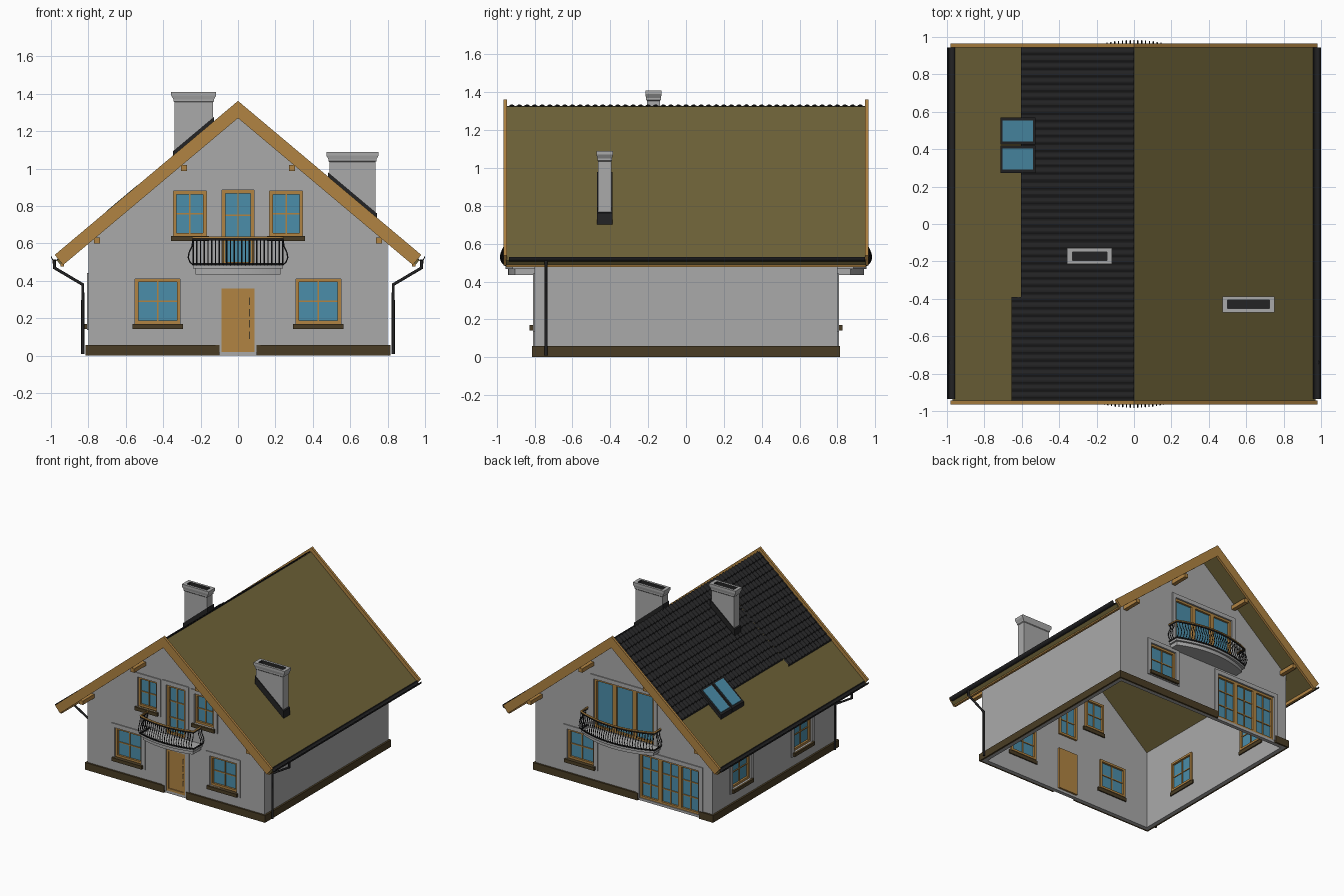
import bpy, bmesh, math
from mathutils import Matrix, Vector

if "Cube" in bpy.data.objects:
    bpy.data.objects.remove(bpy.data.objects["Cube"], do_unlink=True)


def material(name, r, g, b):
    m = bpy.data.materials.new(name)
    m.use_nodes = True
    m.diffuse_color = (r, g, b, 1)
    m.node_tree.nodes["Principled BSDF"].inputs["Base Color"].default_value = (r, g, b, 1)
    return m


PLASTER = material("grey plaster", .40, .40, .40)
WOOD = material("golden wood", .44, .23, .055)
OLIVE = material("olive roof board", .16, .125, .04)
BLACK = material("black metal and tile", .017, .017, .018)
BROWN = material("dark brown stone", .068, .046, .018)
GLASS = material("blue glass", .07, .27, .40)

PITCH = .84
WALL = .80


def finish(name, bm, *mats):
    bmesh.ops.recalc_face_normals(bm, faces=bm.faces)
    me = bpy.data.meshes.new(name)
    bm.to_mesh(me)
    bm.free()
    for m in mats:
        me.materials.append(m)
    ob = bpy.data.objects.new(name, me)
    bpy.context.collection.objects.link(ob)
    return ob


def boxes(name, mat, items):
    bm = bmesh.new()
    for x0, x1, y0, y1, z0, z1 in items:
        centre = Vector((x0 + x1, y0 + y1, z0 + z1)) / 2
        size = Matrix.Diagonal((abs(x1 - x0), abs(y1 - y0), abs(z1 - z0), 1))
        bmesh.ops.create_cube(bm, size=1, matrix=Matrix.Translation(centre) @ size)
    return finish(name, bm, mat)


def extrude(name, mat, outline, vec):
    bm = bmesh.new()
    face = bm.faces.new([bm.verts.new(p) for p in outline])
    new = bmesh.ops.extrude_face_region(bm, geom=[face], use_keep_orig=True)["geom"]
    bmesh.ops.translate(bm, vec=vec, verts=[v for v in new if isinstance(v, bmesh.types.BMVert)])
    return finish(name, bm, mat)


def along_y(name, mat, pts, y0, y1):
    return extrude(name, mat, [(x, y0, z) for x, z in pts], (0, y1 - y0, 0))


def pipes(name, mat, paths, radius, sides=0):
    cu = bpy.data.curves.new(name, "CURVE")
    cu.dimensions = "3D"
    cu.bevel_depth, cu.bevel_resolution, cu.use_fill_caps = radius, sides, True
    for path in paths:
        sp = cu.splines.new("POLY")
        sp.points.add(len(path) - 1)
        for p, co in zip(sp.points, path):
            p.co = (*co, 1)
    cu.materials.append(mat)
    ob = bpy.data.objects.new(name, cu)
    bpy.context.collection.objects.link(ob)
    bpy.ops.object.select_all(action="DESELECT")
    ob.select_set(True)
    bpy.context.view_layer.objects.active = ob
    bpy.ops.object.convert(target="MESH")


def on_wall(side, u0, u1, z0, z1, d0, d1):
    """Box on a facade: u runs along the wall, d points outwards."""
    a, b = WALL + d0, WALL + d1
    if side == "front":
        return (u0, u1, -b, -a, z0, z1)
    if side == "back":
        return (u0, u1, a, b, z0, z1)
    return (-b, -a, u0, u1, z0, z1)


def border(side, u0, u1, z0, z1, w, d0, d1, bottom=True):
    """Four strips just inside a rectangle."""
    strips = [(u0, u0 + w, z0, z1), (u1 - w, u1, z0, z1), (u0 + w, u1 - w, z1 - w, z1)]
    if bottom:
        strips.append((u0 + w, u1 - w, z0, z0 + w))
    return [on_wall(side, *s, d0, d1) for s in strips]


# Openings: name, wall, u centre, width, z range, leaves, columns per leaf, rows, sill
OPENINGS = [
    ("front_right_window", "front", -.43, .24, .17, .41, 1, 2, 2, True),
    ("front_left_window", "front", .43, .24, .17, .41, 1, 2, 2, True),
    ("upper_right_window", "front", -.257, .175, .64, .88, 1, 2, 2, True),
    ("upper_left_window", "front", .257, .175, .64, .88, 1, 2, 2, True),
    ("front_balcony_door", "front", 0, .17, .485, .885, 1, 2, 3, False),
    ("entrance_door", "front", 0, .175, .02, .36, 0, 0, 0, False),
    ("back_window", "back", .39, .24, .17, .41, 1, 2, 2, True),
    ("back_balcony_doors", "back", 0, .54, .485, .885, 3, 1, 1, False),
    ("garden_doors", "back", -.41, .54, .02, .385, 3, 2, 3, False),
    ("side_back_window", "side", .43, .23, .17, .41, 1, 2, 2, True),
    ("side_front_window", "side", -.36, .23, .17, .41, 1, 2, 2, True),
]

# Walls with a hollow inside and cut openings
walls = along_y("walls", PLASTER, [(-WALL, 0), (WALL, 0), (WALL, 1.295 - PITCH * WALL),
                                   (0, 1.295), (-WALL, 1.295 - PITCH * WALL)], -WALL, WALL)
inner = WALL - .03
hollow = boxes("hollow_cutter", PLASTER, [(-inner, inner, -inner, inner, -1, 2)])
holes = boxes("opening_cutter", PLASTER,
              [on_wall(s, u - w / 2, u + w / 2, z0, z1, -.1, .1)
               for _, s, u, w, z0, z1, *_ in OPENINGS])
bpy.context.view_layer.objects.active = walls
for cutter in (hollow, holes):
    mod = walls.modifiers.new("cut", "BOOLEAN")
    mod.operation, mod.solver, mod.object = "DIFFERENCE", "EXACT", cutter
    bpy.ops.object.modifier_apply(modifier=mod.name)
    bpy.data.objects.remove(cutter, do_unlink=True)

# Windows and doors
for name, side, u, w, z0, z1, leaves, cols, rows, sill in OPENINGS:
    u0, u1 = u - w / 2, u + w / 2
    m = .033
    boxes(name + "_surround", PLASTER,
          border(side, u0 - m, u1 + m, z0 - m * sill, z1 + m, m, 0, .008, sill))
    if sill:
        boxes(name + "_sill", BROWN, [on_wall(side, u0 - .015, u1 + .015, z0 - .028, z0, -.04, .026)])
    if not leaves:
        boxes(name, WOOD, [on_wall(side, u0, u1, z0, z1, -.045, -.008)]
              + border(side, u0, u1, z0, z1, .02, -.008, 0))
        boxes(name + "_handle", BROWN, [on_wall(side, .058, .065, z, z + .04, -.008, .0)
                                        for z in (.09, .15, .21, .27)])
        continue
    frame, lw = [], w / leaves
    for i in range(leaves):
        a, b = u0 + i * lw, u0 + (i + 1) * lw
        frame += border(side, a, b, z0, z1, .017, -.045, -.006)
        for c in range(1, cols):
            p = a + lw * c / cols
            frame.append(on_wall(side, p - .004, p + .004, z0, z1, -.035, -.014))
        for r in range(1, rows):
            q = z0 + (z1 - z0) * r / rows
            frame.append(on_wall(side, a, b, q - .004, q + .004, -.034, -.015))
    boxes(name + "_frame", WOOD, frame)
    boxes(name + "_glass", GLASS, [on_wall(side, u0, u1, z0, z1, -.028, -.022)])

# Plinth, broken at the doors
P = WALL + .015
boxes("plinth", BROWN, [(-P, -.1, -P, -WALL, 0, .058), (.1, P, -P, -WALL, 0, .058),
                        (-P, -.69, WALL, P, 0, .058), (-.13, P, WALL, P, 0, .058),
                        (-P, -WALL, -WALL, WALL, 0, .058), (WALL, P, -WALL, WALL, 0, .058)])


# Roof boards and gable trim
def chevron(top, half, thick):
    end = top - PITCH * half
    k = thick / (1 + PITCH ** 2)
    low, drop = half - PITCH * k, end - k
    return [(0, top), (half, end), (low, drop), (0, top - thick), (-low, drop), (-half, end)]


along_y("roof_boards", OLIVE, chevron(1.325, .97, .04), -.95, .95)
for name, y in (("front_gable_trim", -.965), ("back_gable_trim", .945)):
    along_y(name, WOOD, chevron(1.362, .98, .092), y, y + .02)
boxes("purlins", WOOD, [(s * x - .016, s * x + .016, t * .78, t * .95, z - .016, z + .016)
                        for s in (-1, 1) for t in (-1, 1) for x, z in ((.29, 1.003), (.755, .615))])
boxes("eave_boards", WOOD, [(s * .93, s * .948, -.95, .95, .478, .512) for s in (-1, 1)])

# Wavy roof tiles laid in courses
bm = bmesh.new()
for y0, y1, reach in ((-.945, -.39, .655), (-.39, .945, .605)):
    n = round((y1 - y0) / .0067)
    courses = round(reach / .045)
    step = reach / courses
    rows = []
    for k in range(courses):
        rows += [(k * step, .007), ((k + 1) * step, .013)]
    rows.append((reach, -.006))
    grid = []
    for x, h in rows:
        ys = [y0 + (y1 - y0) * j / n for j in range(n + 1)]
        grid.append([bm.verts.new((-x, y, 1.325 - PITCH * x + h + .005 * math.cos(math.tau * y / .04)))
                     for y in ys])
    for a, b in zip(grid, grid[1:]):
        for j in range(n):
            bm.faces.new((a[j], a[j + 1], b[j + 1], b[j]))
finish("roof_tiles", bm, BLACK)


# Skylights lying on the left slope
def slope_plate(name, mat, xa, xb, y0, y1, lift, thick):
    pts = [(x, 1.325 - PITCH * abs(x) + h) for x, h in
           ((xa, lift), (xb, lift), (xb, lift + thick), (xa, lift + thick))]
    return along_y(name, mat, pts, y0, y1)


for i, y in enumerate((.347, .497)):
    slope_plate(f"skylight_frame_{i}", BLACK, -.715, -.527, y - .073, y + .073, -.01, .045)
    slope_plate(f"skylight_glass_{i}", GLASS, -.703, -.54, y - .056, y + .056, .033, .006)


# Chimneys: flared cap, open dark flue, sloped flashing
def chimney(name, x, y, hx, hy, top):
    rings = [(top - .5, 0, 0), (top - .055, 0, 0), (top - .05, .006, .004), (top - .04, .006, .004),
             (top - .02, .018, .008), (top, .018, .008), (top, -.01, -.012), (top - .04, -.01, -.012)]
    base = 1.30 - PITCH * (abs(x) + hx)
    bm = bmesh.new()
    loops = []
    for z, gx, gy in rings:
        z = base if z == top - .5 else z
        loops.append([bm.verts.new((x + sx * (hx + gx), y + sy * (hy + gy), z))
                      for sx, sy in ((-1, -1), (1, -1), (1, 1), (-1, 1))])
    for i, (a, b) in enumerate(zip(loops, loops[1:])):
        for j in range(4):
            f = bm.faces.new((a[j], a[j - 1], b[j - 1], b[j]))
            f.material_index = int(i == len(loops) - 2)
    bm.faces.new(loops[-1]).material_index = 1
    finish(name, bm, PLASTER, BLACK)
    slope_plate(name + "_flashing", BLACK, x - hx - .008, x + hx + .008, y - hy - .006, y + hy + .006, -.02, .08)


chimney("left_slope_chimney", -.237, -.172, .102, .035, 1.41)
chimney("right_slope_chimney", .612, -.43, .122, .035, 1.09)

# Gutters and downpipes
for s, name in ((-1, "right"), (1, "left")):
    arc = [math.pi * (1 + i / 8) for i in range(9)]
    pts = [(s * (.978 + .022 * math.cos(a)), .53 + .024 * math.sin(a)) for a in arc]
    pts += [(s * (.978 + .017 * math.cos(a)), .53 + .019 * math.sin(a)) for a in reversed(arc)]
    along_y(name + "_gutter", BLACK, pts, -.935, .945)
    pipes(name + "_downpipe", BLACK, [[(s * x, -.74, z) for x, z in
          ((.982, .515), (.982, .47), (.83, .38), (.83, .01))]], .009, 2)


# Bowed balconies with bellied balusters
def balcony(name, s, half, count):
    def edge(x, inset=0):
        return s * (WALL + .155 - inset - .65 * x * x)

    xs = [half * (2 * i / count - 1) for i in range(count + 1)]
    for part, inset, z0, z1 in (("slab", 0, .465, .482), ("slab_base", .014, .435, .465)):
        k = 1 - inset / half
        plan = [(-half * k, s * WALL, z0)] + [(x * k, edge(x, inset), z0) for x in xs] + [(half * k, s * WALL, z0)]
        extrude(f"{name}_{part}", PLASTER, plan, (0, 0, z1 - z0))
    posts = [(x, edge(x), 0, s) for x in xs]
    for e in (-1, 1):
        posts += [(e * half, s * (WALL + d), e, 0) for d in (.02, .04, .06)]
    belly = ((0, .485), (.017, .5), (.026, .525), (.022, .55), (.006, .585), (0, .625))
    pipes(name + "_balusters", BLACK, [[(x + nx * o, y + ny * o, z) for o, z in belly]
                                       for x, y, nx, ny in posts], .0035)

    def rail(z):
        return [(-half, s * WALL, z)] + [(x, edge(x), z) for x in xs] + [(half, s * WALL, z)]

    pipes(name + "_rails", BLACK, [rail(.489), rail(.622)], .006, 1)
    pipes(name + "_handrail", WOOD, [rail(.632)], .007, 1)


balcony("front_balcony", -1, .24, 24)
balcony("back_balcony", 1, .33, 32)
